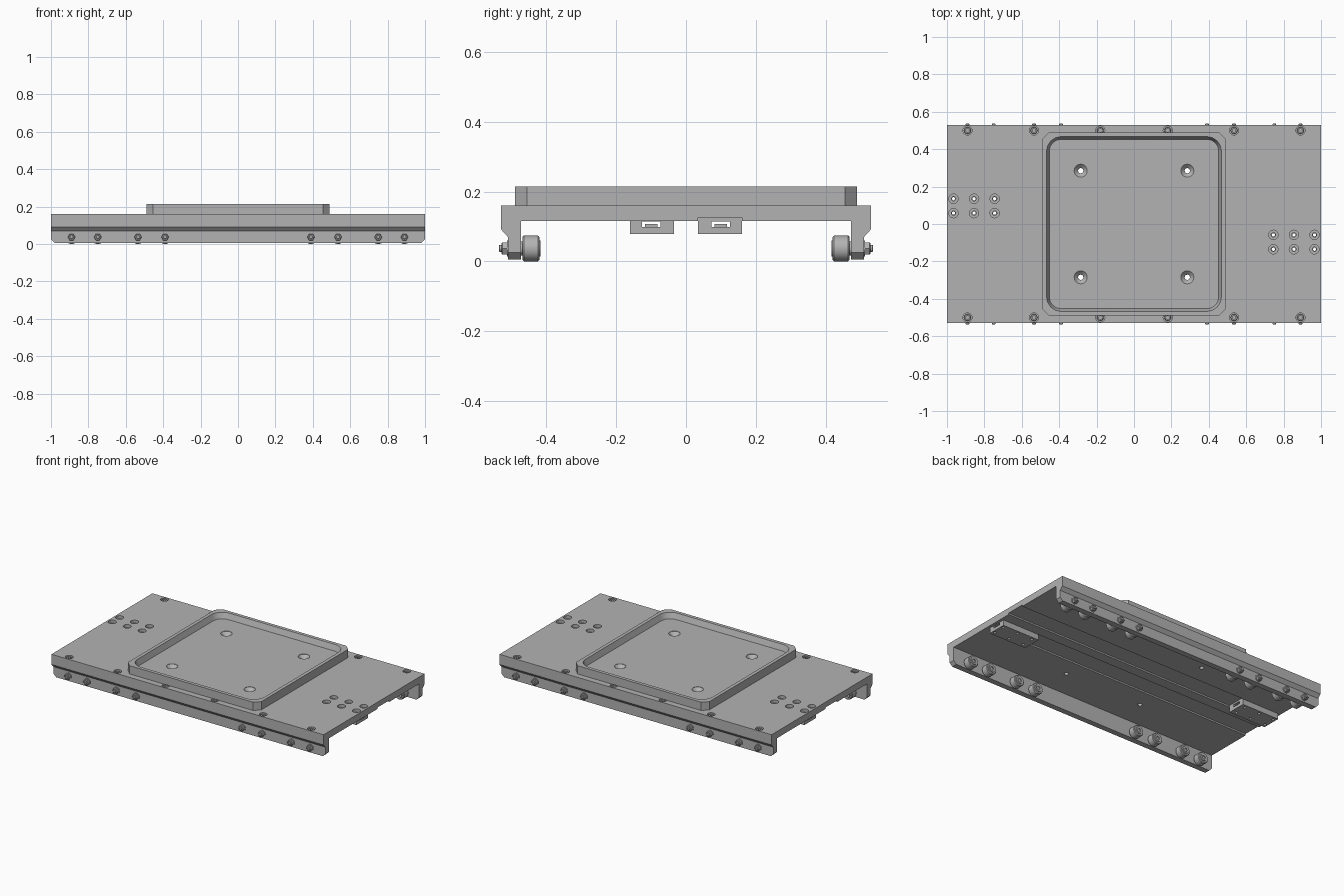
import bpy, bmesh, math
from mathutils import Matrix, Vector

cube = bpy.data.objects.get("Cube")
if cube:
    bpy.data.objects.remove(cube, do_unlink=True)

metal = bpy.data.materials.new("grey_metal")
metal.use_nodes = True
metal.diffuse_color = (0.45, 0.45, 0.45, 1)
metal.node_tree.nodes["Principled BSDF"].inputs["Base Color"].default_value = (0.45, 0.45, 0.45, 1)


def finish(name, bm, smooth=False):
    bmesh.ops.recalc_face_normals(bm, faces=bm.faces)
    mesh = bpy.data.meshes.new(name)
    bm.to_mesh(mesh)
    bm.free()
    mesh.materials.append(metal)
    obj = bpy.data.objects.new(name, mesh)
    bpy.context.collection.objects.link(obj)
    if smooth:
        smooth_edges(obj)
    return obj


def smooth_edges(obj):
    bpy.ops.object.select_all(action='DESELECT')
    obj.select_set(True)
    bpy.context.view_layer.objects.active = obj
    bpy.ops.object.shade_smooth_by_angle(angle=math.radians(30))


def loft(bm, rings):
    """Skin closed rings of points and cap both ends."""
    loops = [[bm.verts.new(p) for p in ring] for ring in rings]
    n = len(loops[0])
    for a, b in zip(loops, loops[1:]):
        for i in range(n):
            bm.faces.new((a[i], a[(i + 1) % n], b[(i + 1) % n], b[i]))
    bm.faces.new(loops[0][::-1])
    bm.faces.new(loops[-1])


def box(bm, x0, x1, y0, y1, z0, z1):
    loft(bm, [[(x0, y0, z), (x1, y0, z), (x1, y1, z), (x0, y1, z)] for z in (z0, z1)])


def turned(bm, centre, profile, sides=24, along_y=0):
    """Turn (radius, height) pairs about z, or about y in the given direction."""
    turn = Matrix.Rotation(-along_y * math.pi / 2, 3, 'X')
    loft(bm, [[Vector(centre) + turn @ Vector((r * math.cos(a), r * math.sin(a), h))
               for a in (2 * math.pi * i / sides for i in range(sides))]
              for r, h in profile])


def rounded_square(half, radius, z, steps):
    pts = []
    for q in range(4):
        c = Vector(((half - radius) * (1 if q in (0, 3) else -1),
                    (half - radius) * (1 if q < 2 else -1), z))
        for i in range(steps + 1):
            a = (q + i / steps) * math.pi / 2
            pts.append(c + Vector((math.cos(a), math.sin(a), 0)) * radius)
    return pts


def cut(obj, bm):
    cutter = finish("cutter", bm)
    cutter.hide_render = True
    mod = obj.modifiers.new("cut", 'BOOLEAN')
    mod.operation, mod.solver, mod.object = 'DIFFERENCE', 'EXACT', cutter
    bpy.context.view_layer.update()
    mesh = bpy.data.meshes.new_from_object(obj.evaluated_get(bpy.context.evaluated_depsgraph_get()))
    obj.modifiers.clear()
    obj.data = mesh
    bpy.data.objects.remove(cutter, do_unlink=True)


def opposite(obj, name):
    """Repeat a part half a turn around the centre."""
    twin = obj.copy()
    twin.name = name
    twin.rotation_euler.z = math.pi
    bpy.context.collection.objects.link(twin)


PAD_HOLES = [(x, y) for x in (-0.285, 0.285) for y in (-0.285, 0.285)]
END_HOLES = [(x, y) for x in (0.745, 0.855, 0.965) for y in (-0.058, -0.135)]
EDGE_SCREWS = [(x * s, y) for x in (0.18, 0.535, 0.89) for s in (-1, 1) for y in (-0.5, 0.5)]
WHEELS = [(x * s, y) for x in (0.39, 0.535, 0.75, 0.89) for s in (-1, 1) for y in (-1, 1)]


def pad_hole_cutters():
    bm = bmesh.new()
    for x, y in PAD_HOLES:
        turned(bm, (x, y, 0), [(0.014, 0.1), (0.014, 0.155), (0.035, 0.176), (0.035, 0.2)])
    return bm


# Carriage plate with a hanging rail down each long side
half = [(0.53, 0.16), (0.53, 0.092), (0.51, 0.07), (0.51, 0.005), (0.473, 0.005), (0.473, 0.115)]
outline = half + [(-y, z) for y, z in reversed(half)]
bm = bmesh.new()
loft(bm, [[(x, y, z) for y, z in outline] for x in (-1, 1)])
ends = [e for e in bm.edges if all(v.co.z < 0.006 for v in e.verts)
        and abs(e.verts[0].co.x - e.verts[1].co.x) < 0.01]
bmesh.ops.bevel(bm, geom=ends, offset=0.02, segments=1, affect='EDGES')
carriage = finish("carriage_plate", bm)

# Shallow grooves underneath, stopping short of the end holding the block
bm = bmesh.new()
box(bm, -0.98, 1.1, 0.035, 0.16, 0.1, 0.125)
box(bm, -1.1, 0.98, -0.16, -0.035, 0.1, 0.125)
cut(carriage, bm)

# Holes in the plate
cut(carriage, pad_hole_cutters())
bm = bmesh.new()
for x, y in EDGE_SCREWS:
    turned(bm, (x, y, 0), [(0.024, 0.135), (0.024, 0.18)])
for s in (-1, 1):
    for x, y in END_HOLES:
        turned(bm, (x * s, y * s, 0), [(0.012, 0.1), (0.012, 0.14), (0.025, 0.1401), (0.025, 0.18)])
cut(carriage, bm)
smooth_edges(carriage)

# Raised tray with chamfered corners and a drafted pocket
bm = bmesh.new()
loft(bm, [rounded_square(0.49, 0.035, z, 1) for z in (0.16, 0.215)])
tray = finish("raised_tray", bm)
bm = bmesh.new()
loft(bm, [rounded_square(0.453, 0.065, 0.178, 8), rounded_square(0.468, 0.08, 0.217, 8)])
cut(tray, bm)
cut(tray, pad_hole_cutters())
smooth_edges(tray)

# Slotted blocks under the end holes
bm = bmesh.new()
box(bm, 0.71, 0.982, -0.16, -0.035, 0.078, 0.125)
block = finish("right_slotted_block", bm)
bm = bmesh.new()
box(bm, 0.6, 1.1, -0.126, -0.073, 0.098, 0.114)
for x, y in END_HOLES:
    turned(bm, (x, y, 0), [(0.0085, 0.05), (0.0085, 0.2)], 16)
cut(block, bm)
opposite(block, "left_slotted_block")
bm = bmesh.new()
box(bm, 0.72, 0.972, -0.117, -0.082, 0.098, 0.107)
opposite(finish("right_slot_key", bm), "left_slot_key")

# Socket screws sunk along both long edges
bm = bmesh.new()
for x, y in EDGE_SCREWS:
    turned(bm, (x, y, 0), [(0.018, 0.13), (0.018, 0.152), (0.016, 0.155),
                           (0.009, 0.155), (0.009, 0.145)], 18)
finish("edge_screws", bm, True)

# Rollers inside the rails
bm = bmesh.new()
for x, s in WHEELS:
    turned(bm, (x, s * 0.47, 0.037),
           [(0.02, -0.004), (0.02, 0.002), (0.033, 0.002), (0.037, 0.006), (0.037, 0.046),
            (0.033, 0.05), (0.024, 0.05), (0.022, 0.054), (0.012, 0.054), (0.012, 0.048)],
           32, -s)
finish("rollers", bm, True)

# Axle washers, hex nuts and stud ends outside the rails
washers, nuts, studs = bmesh.new(), bmesh.new(), bmesh.new()
for x, s in WHEELS:
    base = (x, s * 0.508, 0.037)
    turned(washers, base, [(0.023, 0), (0.023, 0.005)], 24, s)
    turned(nuts, base, [(0.02, 0.004), (0.02, 0.018), (0.017, 0.02)], 6, s)
    turned(studs, base, [(0.01, 0), (0.01, 0.026), (0.008, 0.028)], 16, s)
finish("axle_washers", washers, True)
finish("axle_nuts", nuts)
finish("axle_studs", studs, True)
